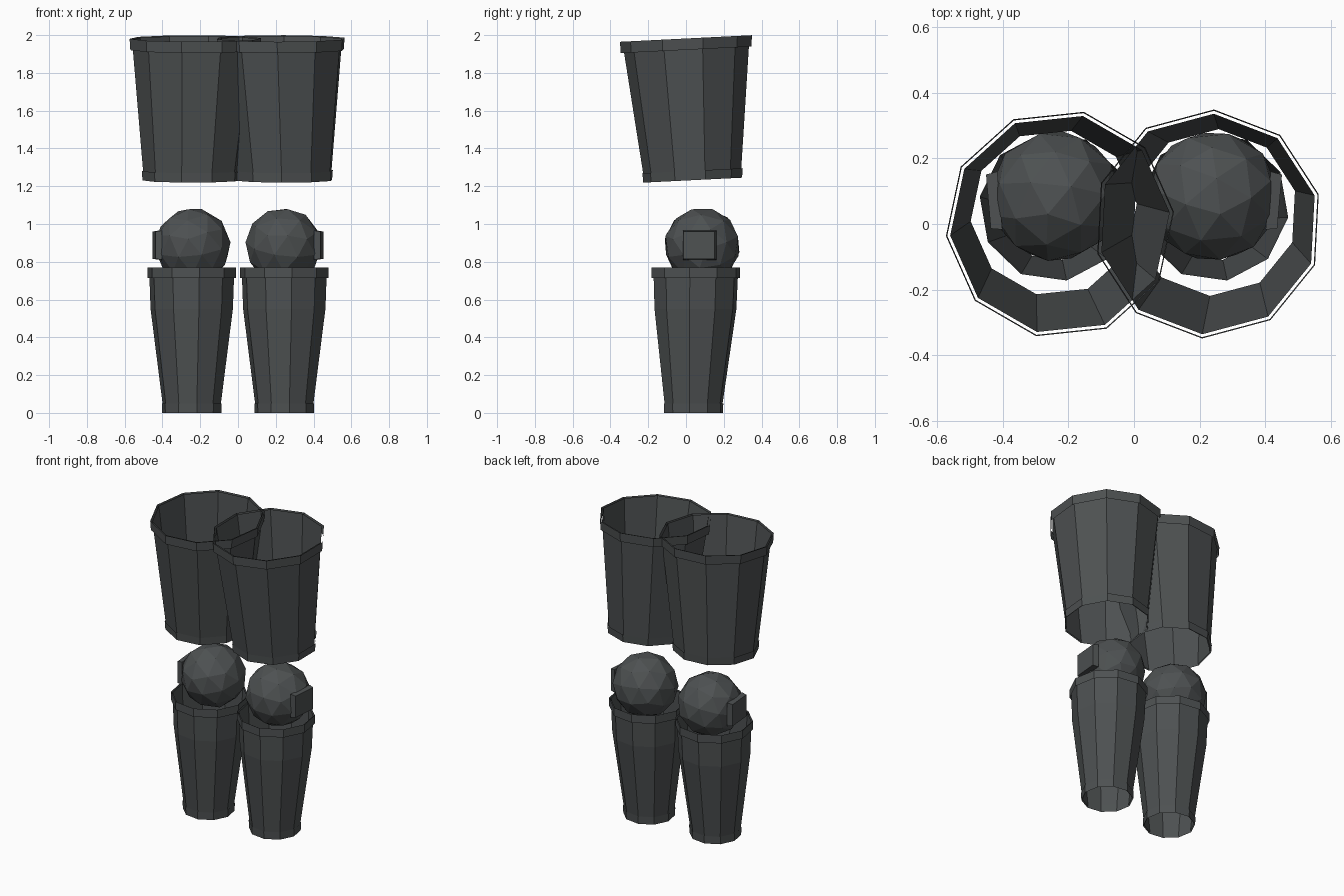
import bpy, bmesh, math
from mathutils import Matrix, Vector

if "Cube" in bpy.data.objects:
    bpy.data.objects.remove(bpy.data.objects["Cube"], do_unlink=True)

SIDES = 10

grey = bpy.data.materials.new("dark_grey")
grey.use_nodes = True
colour = (0.075, 0.082, 0.084, 1)
grey.diffuse_color = colour
grey.node_tree.nodes["Principled BSDF"].inputs["Base Color"].default_value = colour


def finish(name, bm):
    mesh = bpy.data.meshes.new(name)
    bm.to_mesh(mesh)
    bm.free()
    mesh.materials.append(grey)
    obj = bpy.data.objects.new(name, mesh)
    bpy.context.collection.objects.link(obj)
    return obj


def tube(name, rings, turn, slope=0.0):
    """Open faceted shell through rings of (x, y, z, radius), listed upwards."""
    bm = bmesh.new()
    loops = []
    for x, y, z, r in rings:
        loop = []
        for i in range(SIDES):
            a = math.radians(turn) + math.tau * i / SIDES
            dy = r * math.sin(a)
            loop.append(bm.verts.new((x + r * math.cos(a), y + dy, z + slope * dy)))
        loops.append(loop)
    for low, high in zip(loops, loops[1:]):
        for i in range(SIDES):
            j = (i + 1) % SIDES
            bm.faces.new((low[i], low[j], high[j], high[i]))
    return finish(name, bm)


def knee_ball(name, side):
    bm = bmesh.new()
    bmesh.ops.create_icosphere(bm, subdivisions=2, radius=0.202)
    bm.transform(Matrix.Translation((side * 0.24, 0.085, 0.885))
                 @ Matrix.Rotation(side * 0.4, 4, 'Z') @ Matrix.Rotation(0.3, 4, 'X'))
    return finish(name, bm)


def knee_plate(name, side):
    # Thin block whose outer face is slightly smaller than its inner face
    bm = bmesh.new()
    bmesh.ops.create_cube(bm, size=1)
    for v in bm.verts:
        shrink = 0.93 if v.co.x * side > 0 else 1.0
        v.co = Vector((v.co.x * 0.035, v.co.y * 0.178 * shrink, v.co.z * 0.155 * shrink))
    bm.transform(Matrix.Translation((side * 0.427, 0.07, 0.888))
                 @ Matrix.Rotation(math.radians(-5 * side), 4, 'Z'))
    return finish(name, bm)


for label, side, thigh_turn in (("left", 1, 15), ("right", -1, 6)):
    hip, ankle = side * 0.226, side * 0.245

    # Thigh shell with its loose upper band and lower cuff
    tube(label + "_thigh", [(ankle, 0.035, 1.235, 0.255), (hip, 0, 1.978, 0.337)],
         thigh_turn, 0.05)
    tube(label + "_thigh_rim", [(hip, 0, 1.922, 0.346), (hip, 0, 1.982, 0.35)],
         thigh_turn, 0.05)
    tube(label + "_thigh_cuff", [(ankle, 0.035, 1.232, 0.262), (ankle, 0.035, 1.282, 0.266)],
         thigh_turn, 0.05)

    # Shin shell with its upper band and ankle cuff
    tube(label + "_shin", [(ankle, 0.04, 0.005, 0.152), (ankle, 0.04, 0.05, 0.156),
                           (ankle, 0.05, 0.55, 0.22), (ankle, 0.052, 0.765, 0.228)], -8)
    tube(label + "_shin_rim", [(ankle, 0.052, 0.715, 0.237), (ankle, 0.052, 0.77, 0.237)], -8)
    tube(label + "_shin_cuff", [(ankle, 0.04, 0, 0.158), (ankle, 0.04, 0.05, 0.16)], -8)

    # Knee
    knee_ball(label + "_knee_ball", side)
    knee_plate(label + "_knee_plate", side)
